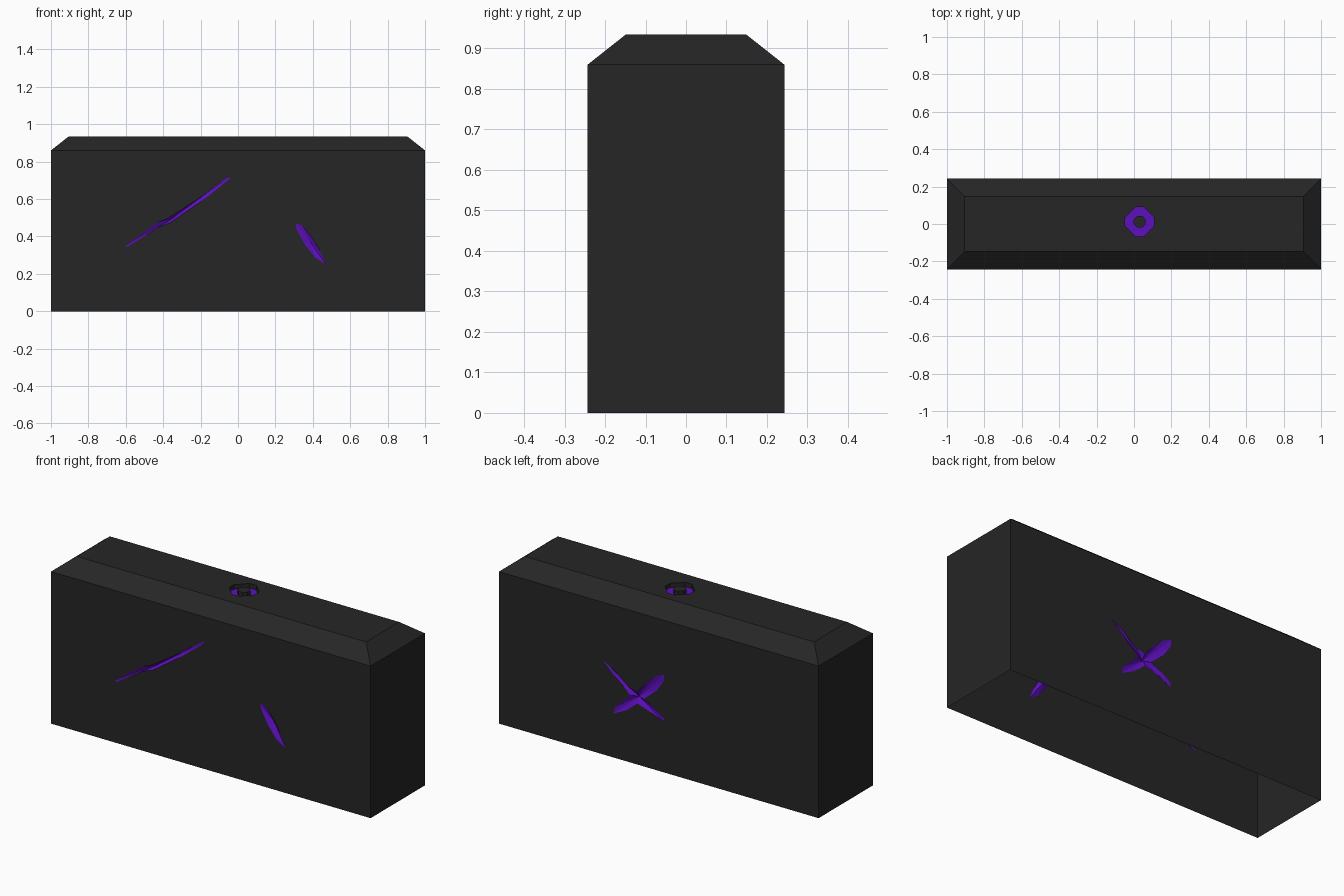
import bpy, bmesh, math
from mathutils import Vector

if "Cube" in bpy.data.objects:
    bpy.data.objects.remove(bpy.data.objects["Cube"])

W, D, H, TOP = 1.0, 0.243, 0.86, 0.935   # half width, half depth, wall height, full height
TW, TD = 0.905, 0.148                    # half size of the flat top


def material(name, rgb):
    m = bpy.data.materials.new(name)
    m.diffuse_color = (*rgb, 1)
    m.use_nodes = True
    m.node_tree.nodes["Principled BSDF"].inputs["Base Color"].default_value = m.diffuse_color
    return m


DARK = material("charcoal", (0.0190, 0.0190, 0.0190))
PURPLE = material("purple", (0.112, 0.005, 0.52))


def finish(bm, name, mats):
    bmesh.ops.remove_doubles(bm, verts=bm.verts, dist=1e-5)
    me = bpy.data.meshes.new(name)
    bm.to_mesh(me)
    bm.free()
    for m in mats:
        me.materials.append(m)
    ob = bpy.data.objects.new(name, me)
    bpy.context.collection.objects.link(ob)


def face(bm, pts, normal, mat=0):
    """Add one face that looks along the given normal."""
    f = bm.faces.new([bm.verts.new(p) for p in pts])
    f.normal_update()
    if f.normal.dot(Vector(normal)) < 0:
        f.normal_flip()
    f.material_index = mat


def panel(bm, loops, normal):
    """Flat panel: the first loop is the outline, the others are holes."""
    edges = []
    for loop in loops:
        vs = [bm.verts.new(p) for p in loop]
        edges += [bm.edges.new((a, b)) for a, b in zip(vs, vs[1:] + vs[:1])]
    n = Vector(normal)
    res = bmesh.ops.triangle_fill(bm, use_beauty=True, edges=edges, normal=n)
    for f in res["geom"]:
        if isinstance(f, bmesh.types.BMFace):
            f.normal_update()
            if f.normal.dot(n) < 0:
                f.normal_flip()


def groove(name, loop, centre, normal, depth=0.018):
    """Shallow purple cut: a fan of facets running to a sunken centre."""
    bm = bmesh.new()
    n = Vector(normal)
    c = Vector(centre) - n * depth
    for a, b in zip(loop, loop[1:] + loop[:1]):
        face(bm, (a, b, c), n)
    finish(bm, name, [PURPLE])


def wall(pts, y):
    return [(x, y, z) for x, z in pts]


# Mark outlines in x, z
long_slash = [(-0.60, 0.35), (-0.43, 0.475), (-0.38, 0.494), (-0.20, 0.61), (-0.05, 0.72),
              (-0.04, 0.712), (-0.18, 0.60), (-0.36, 0.475), (-0.43, 0.448), (-0.59, 0.345)]
short_slash = [(0.31, 0.47), (0.345, 0.457), (0.395, 0.395), (0.44, 0.32), (0.47, 0.25),
               (0.41, 0.29), (0.355, 0.36), (0.31, 0.445)]
cross = [(0.35, 0.535), (0.27, 0.487), (0.19, 0.425), (0.135, 0.412), (0.08, 0.475), (0.02, 0.53),
         (-0.034, 0.555), (-0.034, 0.52), (0.01, 0.455), (0.095, 0.38), (0.03, 0.35),
         (-0.034, 0.305), (-0.03, 0.285), (0.04, 0.315), (0.135, 0.345), (0.20, 0.29),
         (0.285, 0.248), (0.275, 0.285), (0.18, 0.38), (0.22, 0.42), (0.28, 0.465)]
front_holes = [wall(long_slash, -D), wall(short_slash, -D)]
back_hole = wall(cross, D)


# Ring mark on the top: diamond outside, octagon inside
def ring(z, pts):
    return [(0.03 + x, 0.012 + y, z) for x, y in pts]


outer = []
for k in range(4):
    for s in (-1, 1):
        x, y = 0.078, s * 0.022
        a = k * math.pi / 2
        outer.append((x * math.cos(a) - y * math.sin(a), x * math.sin(a) + y * math.cos(a)))
inner = [(0.034 * math.cos(math.radians(22.5 + 45 * (i - 1))),
          0.034 * math.sin(math.radians(22.5 + 45 * (i - 1)))) for i in range(8)]

# Case shell, open underneath
bm = bmesh.new()
for s, holes in ((-1, front_holes), (1, [back_hole])):
    y = s * D
    panel(bm, [[(-W, y, 0), (W, y, 0), (W, y, H), (-W, y, H)]] + holes, (0, s, 0))
    face(bm, [(-W, y, H), (W, y, H), (TW, s * TD, TOP), (-TW, s * TD, TOP)], (0, s, 1))
    x = s * W
    face(bm, [(x, -D, 0), (x, D, 0), (x, D, H), (x, -D, H)], (s, 0, 0))
    face(bm, [(x, -D, H), (x, D, H), (s * TW, TD, TOP), (s * TW, -TD, TOP)], (s, 0, 1))
panel(bm, [[(-TW, -TD, TOP), (TW, -TD, TOP), (TW, TD, TOP), (-TW, TD, TOP)], ring(TOP, outer)], (0, 0, 1))
face(bm, ring(TOP, inner), (0, 0, 1))

# Sunken ring: charcoal walls, purple floor
FLOOR = TOP - 0.025
ot, ob, it, ib = ring(TOP, outer), ring(FLOOR, outer), ring(TOP, inner), ring(FLOOR, inner)
for i in range(8):
    j = (i + 1) % 8
    mx, my = inner[i][0] + inner[j][0], inner[i][1] + inner[j][1]
    face(bm, (ot[i], ot[j], ob[j], ob[i]), (-mx, -my, 0))
    face(bm, (it[i], it[j], ib[j], ib[i]), (mx, my, 0))
    face(bm, (ob[i], ob[j], ib[j], ib[i]), (0, 0, 1), 1)
finish(bm, "case_shell", [DARK, PURPLE])

# Purple cuts in the walls
groove("front_long_cut", front_holes[0], (-0.36, -D, 0.49), (0, -1, 0))
groove("front_short_cut", front_holes[1], (0.39, -D, 0.365), (0, -1, 0))
groove("back_cross_cut", back_hole, (0.135, D, 0.38), (0, 1, 0))
